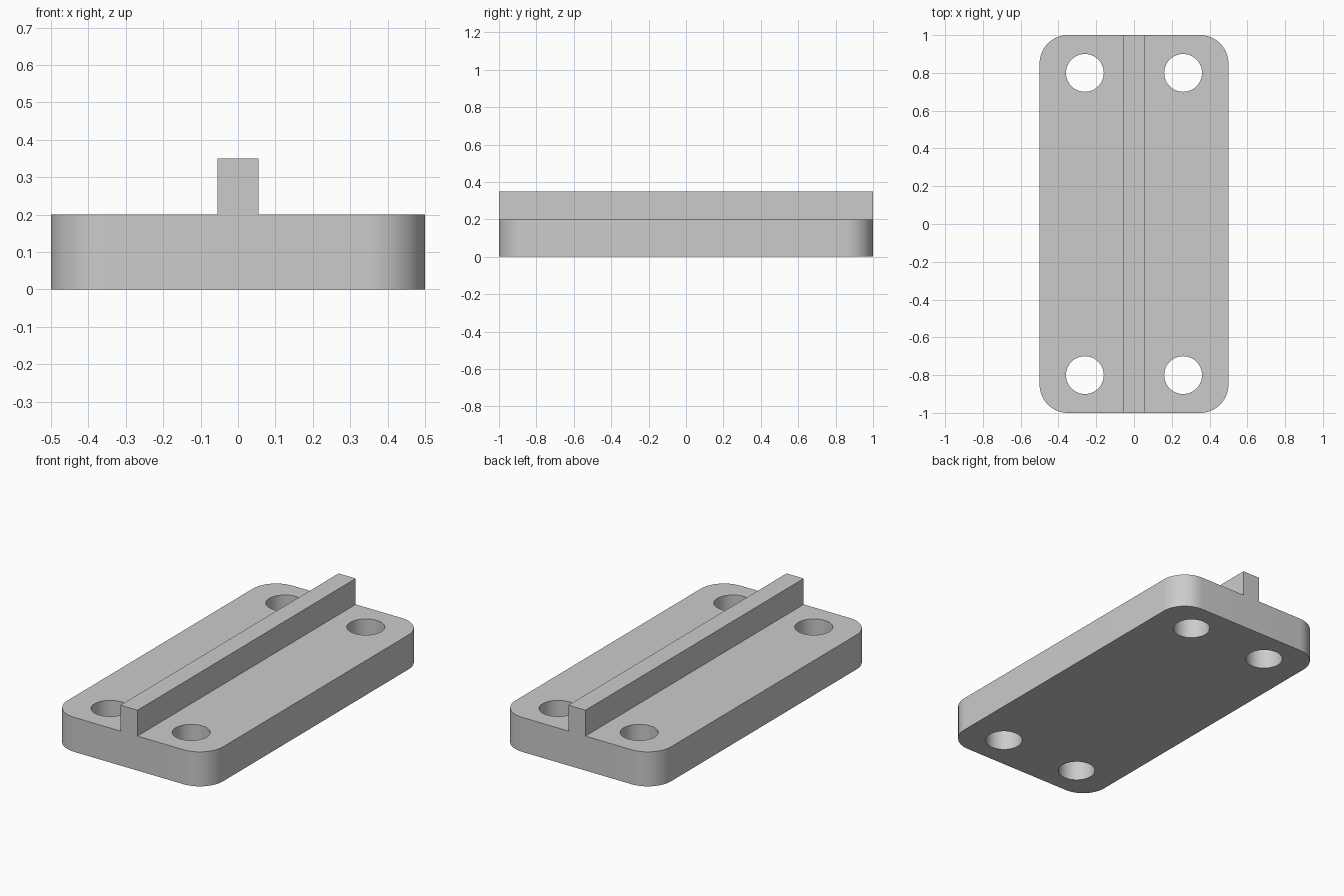
import bpy
import bmesh
from math import cos, sin, pi, radians

cube = bpy.data.objects.get("Cube")
if cube:
    bpy.data.objects.remove(cube, do_unlink=True)

WIDTH, LENGTH, THICK, CORNER = 1.0, 2.0, 0.2, 0.15
RIB_WIDTH, RIB_TOP = 0.11, 0.35
HOLE_X, HOLE_Y, HOLE_R = 0.26, 0.8, 0.1

grey = bpy.data.materials.new("plain grey")
grey.use_nodes = True
colour = (0.6, 0.6, 0.6, 1)
grey.diffuse_color = colour
grey.node_tree.nodes["Principled BSDF"].inputs["Base Color"].default_value = colour


def prism(name, outlines, bottom, top):
    """Extrude closed outlines straight up into one object."""
    bm = bmesh.new()
    for outline in outlines:
        face = bm.faces.new([bm.verts.new((x, y, bottom)) for x, y in outline])
        result = bmesh.ops.extrude_face_region(bm, geom=[face], use_keep_orig=True)
        for v in result["geom"]:
            if isinstance(v, bmesh.types.BMVert):
                v.co.z = top
    bmesh.ops.recalc_face_normals(bm, faces=bm.faces)
    mesh = bpy.data.meshes.new(name)
    bm.to_mesh(mesh)
    bm.free()
    mesh.materials.append(grey)
    obj = bpy.data.objects.new(name, mesh)
    bpy.context.collection.objects.link(obj)
    return obj


def arc(cx, cy, r, start, sweep, steps):
    return [(cx + r * cos(start + sweep * i / steps),
             cy + r * sin(start + sweep * i / steps)) for i in range(steps + 1)]


# Rounded base plate
inner_x, inner_y = WIDTH / 2 - CORNER, LENGTH / 2 - CORNER
outline = []
for i, (sx, sy) in enumerate([(1, 1), (-1, 1), (-1, -1), (1, -1)]):
    outline += arc(sx * inner_x, sy * inner_y, CORNER, i * pi / 2, pi / 2, 16)
plate = prism("base_plate", [outline], 0, THICK)

# Four screw holes
holes = [arc(sx * HOLE_X, sy * HOLE_Y, HOLE_R, 0, 2 * pi, 48)[:-1]
         for sx in (-1, 1) for sy in (-1, 1)]
cutter = prism("hole_cutter", holes, -0.1, THICK + 0.1)
cutter.hide_render = True
cutter.hide_viewport = True
cut = plate.modifiers.new("screw_holes", "BOOLEAN")
cut.operation = "DIFFERENCE"
cut.solver = "EXACT"
cut.object = cutter

# Bake the holes so the cutter can go
bpy.context.view_layer.update()
baked = bpy.data.meshes.new_from_object(
    plate.evaluated_get(bpy.context.evaluated_depsgraph_get()))
plate.modifiers.clear()
plate.data = baked
bpy.data.objects.remove(cutter, do_unlink=True)

# Central rib along the full length
w, h = RIB_WIDTH / 2, LENGTH / 2
rib = prism("centre_rib", [[(-w, -h), (w, -h), (w, h), (-w, h)]], THICK, RIB_TOP)

# Smooth round walls, sharp rims
bpy.ops.object.select_all(action="DESELECT")
plate.select_set(True)
bpy.context.view_layer.objects.active = plate
bpy.ops.object.shade_smooth_by_angle(angle=radians(30))
